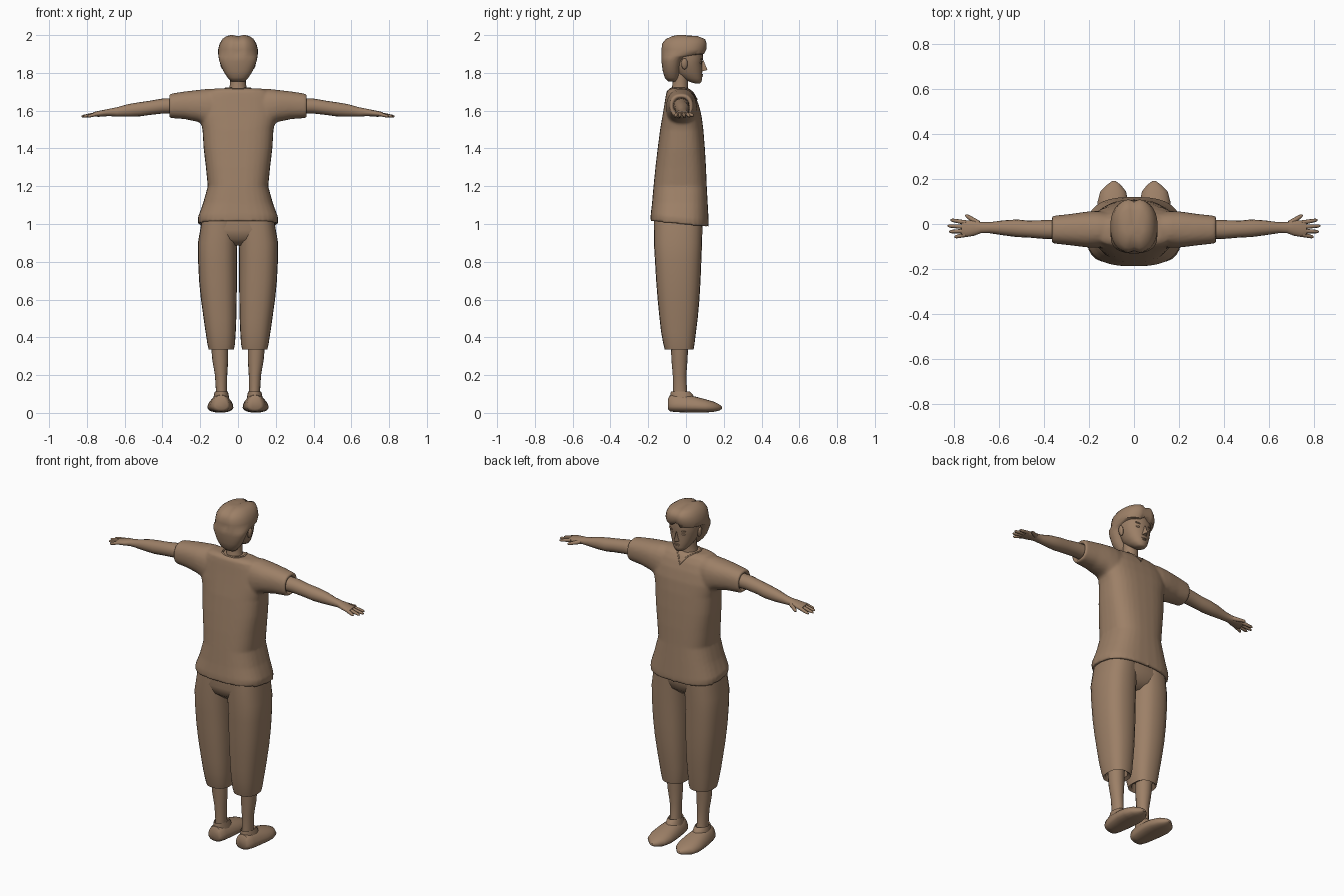
import bpy, bmesh, math
from mathutils import Vector

clay = bpy.data.materials.new("warm_brown")
clay.diffuse_color = (0.335, 0.215, 0.135, 1)


def loft(bm, axis, rings, n=24, p=2.4):
    """Skin rings (t, a0, a1, b0, b1): position on the axis, then extents across it."""
    loops = []
    for t, a0, a1, b0, b1 in rings:
        loop = []
        for i in range(n):
            c, s = math.cos(math.tau * i / n), math.sin(math.tau * i / n)
            a = (a0 + a1) / 2 + (a1 - a0) / 2 * math.copysign(abs(c) ** (2 / p), c)
            b = (b0 + b1) / 2 + (b1 - b0) / 2 * math.copysign(abs(s) ** (2 / p), s)
            loop.append(bm.verts.new({"x": (t, a, b), "y": (a, t, b), "z": (a, b, t)}[axis]))
        loops.append(loop)
    for u, v in zip(loops, loops[1:]):
        for i in range(n):
            j = (i + 1) % n
            bm.faces.new((u[i], u[j], v[j], v[i]))
    bm.faces.new(loops[0][::-1])
    bm.faces.new(loops[-1])


def tube(bm, p0, p1, r0, r1, n=8):
    """Tapered finger-like rod with a rounded tip."""
    p0, p1 = Vector(p0), Vector(p1)
    q = (p1 - p0).to_track_quat("Z", "Y")
    length = (p1 - p0).length
    loops = []
    for f, r in ((0, r0), (0.5, (r0 + r1) / 2), (0.88, r1), (1, r1 * 0.45)):
        loops.append([bm.verts.new(p0 + q @ Vector((r * math.cos(math.tau * i / n),
                      r * math.sin(math.tau * i / n), f * length))) for i in range(n)])
    for u, v in zip(loops, loops[1:]):
        for i in range(n):
            bm.faces.new((u[i], u[(i + 1) % n], v[(i + 1) % n], v[i]))
    bm.faces.new(loops[0][::-1])
    bm.faces.new(loops[-1])


def ball(bm, centre, size, tilt=0):
    """Ellipsoid, optionally tilted about y."""
    res = bmesh.ops.create_uvsphere(bm, u_segments=12, v_segments=8, radius=1)
    for v in res["verts"]:
        x, y, z = (v.co[k] * size[k] for k in range(3))
        c, s = math.cos(tilt), math.sin(tilt)
        v.co = Vector((x * c + z * s, y, z * c - x * s)) + Vector(centre)


def finish(name, bm, mirror=False, angle=45):
    bmesh.ops.recalc_face_normals(bm, faces=bm.faces)
    me = bpy.data.meshes.new(name)
    bm.to_mesh(me)
    bm.free()
    ob = bpy.data.objects.new(name, me)
    bpy.context.collection.objects.link(ob)
    me.materials.append(clay)
    bpy.ops.object.select_all(action="DESELECT")
    ob.select_set(True)
    bpy.context.view_layer.objects.active = ob
    bpy.ops.object.shade_smooth_by_angle(angle=math.radians(angle))
    if mirror:
        ob.modifiers.new("mirror", "MIRROR").use_mirror_merge = False
    return ob


# Shirt: torso with hollow hem, two sleeves with hollow cuffs, fused together
bm = bmesh.new()
loft(bm, "z", [(1.04, -.175, .175, -.16, .09), (1.0, -.195, .195, -.17, .10),
               (.995, -.212, .212, -.188, .12), (1.03, -.213, .213, -.187, .12),
               (1.11, -.185, .185, -.18, .115), (1.2, -.160, .160, -.172, .11),
               (1.3, -.170, .170, -.162, .106), (1.4, -.182, .182, -.15, .10),
               (1.5, -.188, .188, -.137, .092), (1.57, -.205, .205, -.125, .083),
               (1.63, -.205, .205, -.115, .068), (1.675, -.19, .19, -.108, .05),
               (1.705, -.16, .16, -.102, .03), (1.718, -.12, .12, -.085, .005)], n=32, p=2.7)
for v in bm.verts:
    if v.co.z < 1.05:
        v.co.z -= 0.1 * v.co.y
for s in (-1, 1):
    loft(bm, "x", [(s * x, *r) for x, *r in (
        (.08, -.10, .05, 1.5, 1.712), (.16, -.105, .058, 1.51, 1.716), (.21, -.104, .055, 1.54, 1.71),
        (.28, -.095, .045, 1.555, 1.702), (.345, -.088, .038, 1.56, 1.692),
        (.366, -.085, .035, 1.562, 1.686), (.366, -.069, .019, 1.578, 1.67),
        (.34, -.067, .017, 1.58, 1.668))], p=2.3)
shirt = finish("shirt", bm)
fuse = shirt.modifiers.new("fuse", "REMESH")
fuse.mode, fuse.voxel_size, fuse.use_smooth_shade = "VOXEL", 0.008, True
soft = shirt.modifiers.new("soften", "SMOOTH")
soft.factor, soft.iterations = 0.5, 5

# Collar band laid on the shirt surface, with a V at the front
bpy.context.view_layer.update()
half = [(0, -.082), (.03, -.08), (.055, -.066), (.066, -.04), (.062, -.012),
        (.047, .012), (.024, .036), (0, .056)]
outline = half + [(-x, y) for x, y in half[-2:0:-1]]
curve = bpy.data.curves.new("collar", "CURVE")
curve.dimensions, curve.bevel_depth, curve.bevel_resolution = "3D", 0.005, 1
spline = curve.splines.new("POLY")
spline.points.add(len(outline) - 1)
spline.use_cyclic_u = True
for pt, (x, y) in zip(spline.points, outline):
    hit, loc, _, _ = shirt.ray_cast((x, y, 2.2), (0, 0, -1))
    pt.co = (x, y, loc.z if hit else 1.7, 1)
collar = bpy.data.objects.new("collar", curve)
collar.data.materials.append(clay)
bpy.context.collection.objects.link(collar)

# Trousers: hip block and two baggy legs with hollow cuffs
bm = bmesh.new()
loft(bm, "z", [(.885, -.05, .05, -.11, .03), (.92, -.15, .15, -.155, .07),
               (.97, -.2, .2, -.17, .085), (1.08, -.17, .17, -.155, .085)], n=28, p=2.8)
finish("trouser_hips", bm)
bm = bmesh.new()
loft(bm, "z", [(.38, .045, .14, -.095, .02), (.345, .04, .143, -.1, .027),
               (.335, .022, .155, -.112, .04), (.365, .016, .162, -.12, .045),
               (.43, .012, .172, -.132, .053), (.5, .009, .182, -.14, .062),
               (.6, .007, .196, -.15, .071), (.7, .006, .206, -.158, .077),
               (.8, .006, .211, -.164, .081), (.9, .004, .212, -.17, .085),
               (1.03, 0, .19, -.168, .088)], n=24, p=2.5)
finish("trouser_leg", bm, mirror=True)

# Lower legs
bm = bmesh.new()
loft(bm, "z", [(.06, .057, .118, -.07, .015), (.12, .058, .117, -.068, .005),
               (.2, .057, .122, -.07, .002), (.28, .052, .136, -.077, .008),
               (.4, .052, .146, -.082, .014)], n=16, p=2)
finish("lower_leg", bm, mirror=True)

# Shoes: flat sole, low heel counter and pointed toe
bm = bmesh.new()
loft(bm, "y", [(-.095, .055, .122, .02, .075), (-.085, .042, .138, .008, .094),
               (-.05, .033, .15, .004, .1), (0, .026, .158, .002, .096),
               (.05, .022, .164, .002, .086), (.1, .023, .164, .002, .073),
               (.145, .035, .15, .005, .06), (.175, .06, .118, .012, .046),
               (.19, .08, .098, .02, .034)], n=20, p=2.5)
for v in bm.verts:  # narrow the upper towards the ankle
    if v.co.z > 0.03:
        v.co.x += (0.09 - v.co.x) * (v.co.z - 0.03) * 5
finish("shoe", bm, mirror=True)
bm = bmesh.new()
loft(bm, "z", [(.07, .045, .132, -.085, .05), (.098, .05, .127, -.082, .035),
               (.112, .053, .123, -.08, .02), (.1, .06, .115, -.07, .01)], n=16, p=2)
finish("shoe_opening", bm, mirror=True)

# Arms and hands
bm = bmesh.new()
loft(bm, "x", [(.3, -.068, .018, 1.585, 1.668), (.4, -.066, .017, 1.585, 1.664),
               (.47, -.06, .015, 1.577, 1.652), (.52, -.058, .02, 1.57, 1.645),
               (.58, -.05, .016, 1.568, 1.635), (.64, -.041, .008, 1.569, 1.618),
               (.68, -.041, .008, 1.571, 1.61), (.71, -.052, .016, 1.57, 1.604),
               (.745, -.058, .016, 1.568, 1.597), (.765, -.052, .01, 1.569, 1.592)], n=16, p=2.1)
finish("arm", bm, mirror=True)
bm = bmesh.new()
for y0, x1, y1 in ((.006, .814, .018), (-.013, .828, -.008), (-.031, .82, -.034), (-.047, .796, -.058)):
    tube(bm, (.745, y0, 1.583), (x1, y1, 1.569), .0105, .0075)
tube(bm, (.69, .002, 1.587), (.748, .04, 1.573), .013, .008)
finish("fingers", bm, mirror=True)

# Neck and face
bm = bmesh.new()
loft(bm, "z", [(1.68, -.055, .055, -.085, .02), (1.72, -.045, .045, -.074, .01),
               (1.76, -.041, .041, -.07, .012), (1.82, -.045, .045, -.07, .02)], n=16, p=2)
finish("neck", bm)
bm = bmesh.new()
loft(bm, "z", [(1.745, -.016, .016, .045, .074), (1.752, -.03, .03, .02, .082),
               (1.772, -.048, .048, -.02, .086), (1.8, -.063, .063, -.055, .086),
               (1.83, -.075, .075, -.07, .087), (1.855, -.081, .081, -.075, .086),
               (1.88, -.084, .084, -.08, .091), (1.93, -.082, .082, -.08, .085)], n=24, p=2.2)
finish("face", bm)

# Nose wedge
bm = bmesh.new()
pts = [bm.verts.new(c) for c in ((0, .092, 1.868), (0, .114, 1.815), (-.015, .084, 1.808),
                                 (.015, .084, 1.808), (0, .07, 1.84))]
for f in ((0, 2, 1), (0, 1, 3), (1, 2, 3), (0, 3, 4), (0, 4, 2), (2, 4, 3)):
    bm.faces.new([pts[i] for i in f])
finish("nose", bm)

# Lips, eyes, brows and ears
bm = bmesh.new()
ball(bm, (0, .085, 1.79), (.018, .006, .004))
ball(bm, (0, .084, 1.782), (.014, .006, .004))
finish("lips", bm)
bm = bmesh.new()
ball(bm, (.034, .076, 1.852), (.015, .007, .006), -.1)
finish("eye", bm, mirror=True)
bm = bmesh.new()
ball(bm, (.036, .08, 1.872), (.02, .007, .003), -.15)
finish("brow", bm, mirror=True)
bm = bmesh.new()
ball(bm, (.084, -.008, 1.848), (.01, .017, .03), .15)
finish("ear", bm, mirror=True)

# Hair: back cap, then overhanging fringe with a centre parting
bm = bmesh.new()
loft(bm, "z", [(1.755, -.035, .035, -.095, -.045), (1.775, -.055, .055, -.113, -.035),
               (1.81, -.078, .078, -.123, -.028), (1.86, -.098, .098, -.13, -.015),
               (1.885, -.103, .103, -.131, .01), (1.9, -.105, .105, -.132, .098),
               (1.925, -.105, .105, -.132, .111), (1.955, -.097, .097, -.13, .113),
               (1.98, -.082, .082, -.112, .106), (1.994, -.062, .062, -.08, .07),
               (2.0, -.04, .04, -.055, .0)], n=28, p=2.3)
for v in bm.verts:
    near = max(0, 1 - abs(v.co.x) / 0.028)
    if v.co.z > 1.89:
        v.co.y -= math.copysign(0.012 * near, v.co.y)
        v.co.z += (0.02 if v.co.y > 0.05 and v.co.z < 1.91 else -0.006) * near
finish("hair", bm, angle=50)
